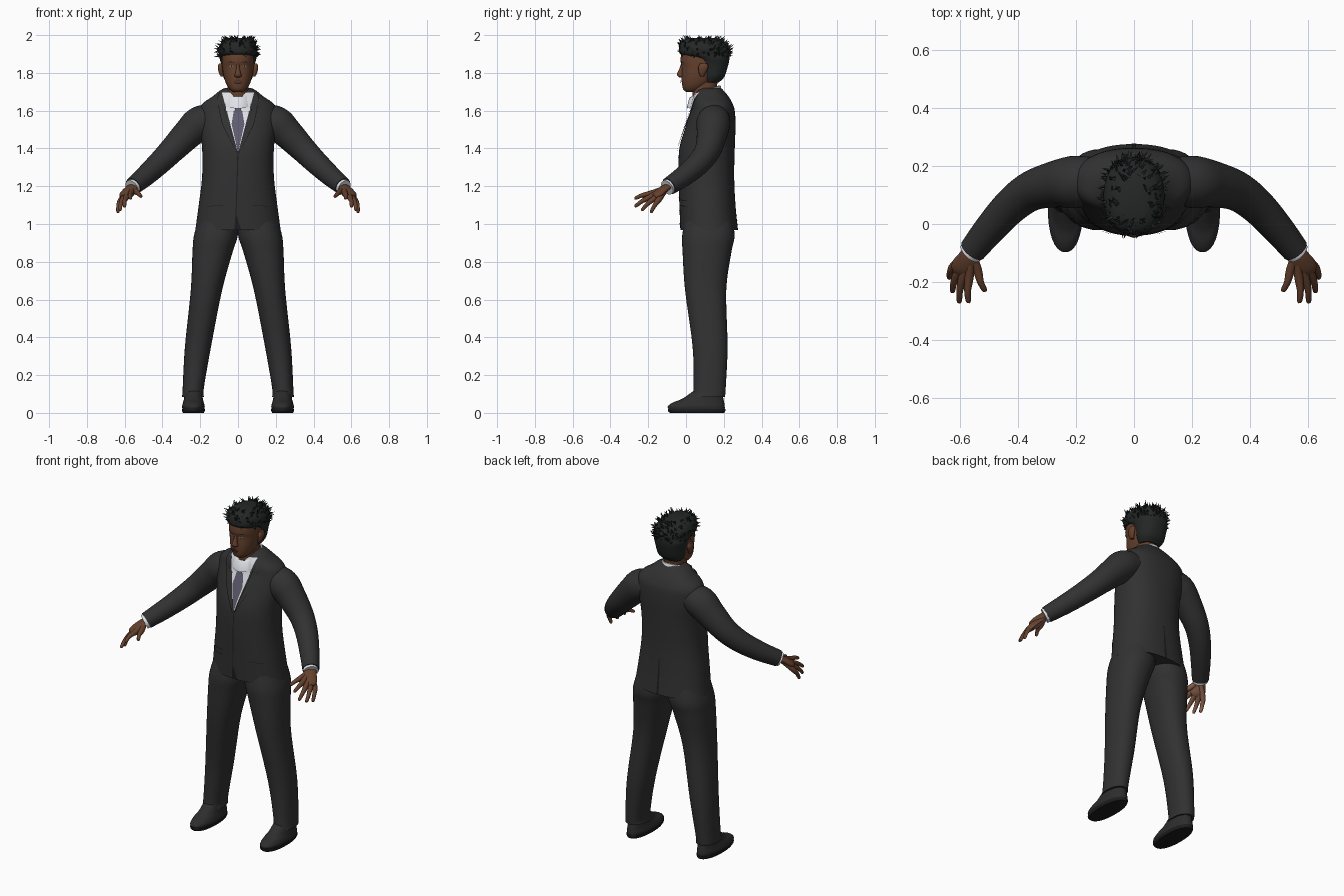
import bpy, bmesh, math, random
from mathutils import Vector
from mathutils.bvhtree import BVHTree

random.seed(4)
cube = bpy.data.objects.get("Cube")
if cube:
    bpy.data.objects.remove(cube)


def material(name, *rgb):
    m = bpy.data.materials.new(name)
    m.use_nodes = True
    m.diffuse_color = (*rgb, 1)
    m.node_tree.nodes["Principled BSDF"].inputs["Base Color"].default_value = (*rgb, 1)
    return m


SUIT = material("charcoal suit", .031, .031, .032)
SEAM = material("dark seam", .012, .012, .012)
SHOE = material("shoe black", .026, .026, .027)
SHIRT = material("shirt white", .75, .76, .8)
TIE = material("tie violet grey", .115, .11, .16)
SKIN = material("brown skin", .13, .052, .026)
PALM = material("light palm", .26, .12, .07)
LIP = material("lip brown", .085, .03, .02)
HAIR = material("hair black", .018, .02, .02)
EYE = material("eye white", .4, .36, .32)


def finish(name, bm, mat):
    bmesh.ops.recalc_face_normals(bm, faces=bm.faces)
    mesh = bpy.data.meshes.new(name)
    bm.to_mesh(mesh)
    bm.free()
    mesh.materials.append(mat)
    ob = bpy.data.objects.new(name, mesh)
    bpy.context.collection.objects.link(ob)
    return ob


def spline(rows, k=5):
    """Smooth in-between rows through the given key rows."""
    out = []
    for i in range(len(rows) - 1):
        a, b = rows[max(i - 1, 0)], rows[i]
        c, d = rows[i + 1], rows[min(i + 2, len(rows) - 1)]
        for j in range(k):
            t = j / k
            out.append([q + .5 * t * (r - p + t * (2*p - 5*q + 4*r - s + t * (3*(q - r) + s - p)))
                        for p, q, r, s in zip(a, b, c, d)])
    return out + [list(rows[-1])]


def skin_rings(name, rings, mat, caps=True):
    bm = bmesh.new()
    vs = [[bm.verts.new(p) for p in ring] for ring in rings]
    n = len(vs[0])
    for a, b in zip(vs, vs[1:]):
        for i in range(n):
            bm.faces.new((a[i], a[(i + 1) % n], b[(i + 1) % n], b[i]))
    if caps:
        bm.faces.new(vs[0])
        bm.faces.new(vs[-1])
    return finish(name, bm, mat)


def body(name, rows, mat, side=1, power=.9, n=40, k=5):
    """Stack of level ovals; a row is z, centre x, half width, front y, back y."""
    rings = []
    for z, cx, rx, yf, yb in spline(rows, k):
        ring = []
        for i in range(n):
            t = math.tau * i / n
            c, s = math.cos(t), math.sin(t)
            ring.append((side * (cx + rx * math.copysign(abs(c) ** power, c)),
                         (yf + yb) / 2 + (yb - yf) / 2 * math.copysign(abs(s) ** power, s), z))
        rings.append(ring)
    return skin_rings(name, rings, mat)


def tube(name, rows, mat, side=1, n=24, k=5, flat=1):
    """Round limb along a path; a row is x, y, z, radius."""
    pts = spline(rows, k)
    rings = []
    for i, (x, y, z, r) in enumerate(pts):
        d = Vector(pts[min(i + 1, len(pts) - 1)][:3]) - Vector(pts[max(i - 1, 0)][:3])
        u = d.cross(Vector((0, 0, 1))).normalized()
        w = u.cross(d).normalized()
        ring = []
        for j in range(n):
            t = math.tau * j / n
            p = Vector((x, y, z)) + r * (u * math.cos(t) + w * flat * math.sin(t))
            ring.append((side * p.x, p.y, p.z))
        rings.append(ring)
    return skin_rings(name, rings, mat)


def patch(name, target, corners, mat, lift=.004, back=False, n=12):
    """Thin plate laid on a part; corners are x, z pairs in order around it."""
    me = target.data
    tree = BVHTree.FromPolygons([v.co for v in me.vertices], [p.vertices for p in me.polygons])
    way = -1 if back else 1
    a, b, c, d = [Vector(p) for p in corners]
    bm = bmesh.new()
    grid = []
    for i in range(n + 1):
        row = []
        for j in range(n + 1):
            p = a.lerp(b, i / n).lerp(d.lerp(c, i / n), j / n)
            hit, nor, _, _ = tree.ray_cast(Vector((p.x, -way, p.y)), Vector((0, way, 0)))
            if hit is None:
                hit, nor, _, _ = tree.find_nearest(Vector((p.x, 0, p.y)))
            row.append(bm.verts.new(hit - Vector((0, way * lift, 0))))
        grid.append(row)
    for r, s in zip(grid, grid[1:]):
        for j in range(n):
            bm.faces.new((r[j], r[j + 1], s[j + 1], s[j]))
    bmesh.ops.remove_doubles(bm, verts=bm.verts, dist=.0001)
    return finish(name, bm, mat)


def flip(corners, s):
    return [(s * x, z) for x, z in corners]


# Jacket
jacket = body("jacket", [
    (.968, 0, .226, -.03, .275), (1.1, 0, .208, -.035, .262), (1.25, 0, .19, -.04, .255),
    (1.4, 0, .19, -.035, .258), (1.52, 0, .205, 0, .262), (1.6, 0, .205, .028, .258),
    (1.64, 0, .185, .035, .245), (1.675, 0, .135, .042, .225), (1.705, 0, .098, .055, .2),
    (1.72, 0, .07, .08, .185)], SUIT, power=.88, n=64)

# Shirt front, tie and jacket details
patch("shirt_front", jacket, [(-.085, 1.695), (.085, 1.695), (.004, 1.39), (-.004, 1.39)], SHIRT, .004, n=20)
patch("tie", jacket, [(-.022, 1.6), (.022, 1.6), (.034, 1.53), (-.034, 1.53)], TIE, .009)
patch("tie_tip", jacket, [(-.034, 1.53), (.034, 1.53), (.003, 1.39), (-.003, 1.39)], TIE, .009)
patch("tie_knot", jacket, [(-.02, 1.645), (.02, 1.645), (.015, 1.598), (-.015, 1.598)], TIE, .014)
patch("front_seam", jacket, [(-.003, 1.39), (.003, 1.39), (-.008, 1.05), (-.013, 1.05)], SEAM, .002)
patch("front_opening", jacket, [(-.013, 1.05), (-.008, 1.05), (.016, .97), (-.02, .97)], SEAM, .002)
patch("back_vent", jacket, [(-.003, 1.18), (.003, 1.18), (.008, .97), (-.008, .97)], SEAM, .002, True)
for s, side in ((1, "left"), (-1, "right")):
    patch(side + "_lapel", jacket, flip([(.098, 1.7), (.112, 1.66), (.085, 1.53), (.004, 1.37)], s), SUIT, .008)
    patch(side + "_collar_wing", jacket, flip([(.012, 1.655), (.075, 1.695), (.065, 1.6), (.05, 1.585)], s), SHIRT, .009)
    patch(side + "_pocket_flap", jacket, flip([(.08, 1.13), (.165, 1.125), (.165, 1.095), (.08, 1.1)], s), SUIT, .006)
    patch(side + "_pocket_seam", jacket, flip([(.08, 1.1), (.165, 1.095), (.165, 1.092), (.08, 1.097)], s), SEAM, .005)

# Shirt collar, tilted up towards the back
collar = []
for drop, r in ((-.05, .086), (0, .074), (.004, .066), (-.04, .064)):
    ring = []
    for i in range(40):
        t = math.tau * i / 40
        y = .1 + r * 1.12 * math.sin(t)
        ring.append((r * math.cos(t), y, 1.7 + (y - .1) * .4 + drop))
    collar.append(ring)
skin_rings("shirt_collar", collar, SHIRT, caps=False)

# Arms, legs, hands and shoes
finger_ends = {
    "little_finger": ((.618, -.143, 1.13), (.637, -.187, 1.06)),
    "ring_finger": ((.605, -.165, 1.138), (.626, -.235, 1.072)),
    "middle_finger": ((.588, -.18, 1.148), (.602, -.272, 1.092)),
    "index_finger": ((.567, -.183, 1.162), (.57, -.272, 1.135)),
    "thumb": ((.538, -.16, 1.17), (.512, -.233, 1.145))}
wrist = Vector((.557, -.098, 1.196))
palm_way = Vector((-.55, .2, -.8))
for s, side in ((1, "left"), (-1, "right")):
    tube(side + "_sleeve", [
        (.12, .155, 1.56, .075), (.2, .145, 1.535, .09), (.265, .138, 1.477, .081),
        (.35, .115, 1.39, .069), (.42, .065, 1.32, .062), (.49, -.01, 1.255, .055),
        (.555, -.09, 1.2, .047)], SUIT, s, n=32)
    tube(side + "_cuff", [(.54, -.075, 1.21, .042), (.563, -.1, 1.193, .042)], SHIRT, s, k=2)
    parts = [tube(side + "_palm", [
        (.54, -.07, 1.21, .03), (.567, -.115, 1.187, .036), (.588, -.15, 1.158, .042),
        (.597, -.17, 1.142, .03)], SKIN, s, flat=.5)]
    for finger, (base, tip) in finger_ends.items():
        base, tip = Vector(base), Vector(tip)
        mid = base.lerp(tip, .55) + Vector((.004, 0, .005))
        start = wrist.lerp(base, .25)
        parts.append(tube(side + "_" + finger, [
            (*start, .014), (*base, .0155), (*mid, .0115), (*base.lerp(tip, .92), .009), (*tip, .004)],
            SKIN, s, n=12, k=3))
    for part in parts:
        part.data.materials.append(PALM)
        for f in part.data.polygons:
            if f.normal.dot(Vector((s * palm_way.x, palm_way.y, palm_way.z))) > .45:
                f.material_index = 1
    body(side + "_trouser_leg", [
        (.085, .238, .058, .03, .206), (.13, .237, .056, .04, .21), (.35, .212, .069, .035, .22),
        (.65, .167, .083, -.005, .213), (.85, .135, .106, -.018, .24),
        (.94, .117, .116, -.02, .257), (1.05, .1, .1, 0, .24)], SUIT, s)
    body(side + "_shoe", [
        (.018, .236, .057, -.092, .205), (.035, .236, .06, -.096, .205), (.055, .236, .055, -.07, .202),
        (.075, .236, .05, -.02, .198), (.12, .236, .045, .045, .19)], SHOE, s)
    body(side + "_shoe_sole", [(0, .236, .055, -.085, .203), (.01, .236, .06, -.096, .208),
                               (.02, .236, .06, -.096, .208)], SEAM, s, k=2)

# Neck and head
body("neck", [(1.6, 0, .06, .04, .165), (1.68, 0, .056, .035, .16), (1.78, 0, .058, .03, .17)], SKIN)
head = body("head", [
    (1.698, 0, .024, .002, .06), (1.712, 0, .043, -.014, .09), (1.74, 0, .062, -.021, .13),
    (1.78, 0, .075, -.024, .165), (1.83, 0, .083, -.022, .185), (1.865, 0, .085, -.029, .195),
    (1.91, 0, .083, -.022, .195), (1.955, 0, .062, .005, .165), (1.975, 0, .025, .05, .12)], SKIN)
body("nose", [(1.775, 0, .008, -.034, -.01), (1.784, 0, .019, -.045, -.01), (1.798, 0, .015, -.047, -.01),
              (1.825, 0, .009, -.034, -.01), (1.85, 0, .007, -.026, -.01)], SKIN, n=16, k=4)
patch("upper_lip", head, [(-.024, 1.755), (.024, 1.755), (.008, 1.765), (-.008, 1.765)], LIP, .006)
patch("lower_lip", head, [(-.024, 1.753), (.024, 1.753), (.01, 1.741), (-.01, 1.741)], LIP, .008)
for s, side in ((1, "left"), (-1, "right")):
    patch(side + "_eye", head, flip([(.021, 1.834), (.031, 1.841), (.046, 1.836), (.033, 1.83)], s), EYE, .002)
    patch(side + "_iris", head, flip([(.029, 1.839), (.038, 1.839), (.037, 1.831), (.03, 1.831)], s), SEAM, .004)
    patch(side + "_eyebrow", head, flip([(.014, 1.852), (.04, 1.863), (.057, 1.855), (.038, 1.856)], s), HAIR, .004)
    body(side + "_ear", [(1.782, .084, .008, .075, .095), (1.8, .09, .011, .068, .105),
                         (1.83, .094, .013, .065, .118), (1.85, .092, .009, .075, .112)], SKIN, s, n=16, k=4)

# Hair cap with short tufts
hair = body("hair", [
    (1.748, 0, .058, .085, .172), (1.78, 0, .078, .08, .203), (1.84, 0, .088, .065, .223),
    (1.875, 0, .097, .045, .23), (1.898, 0, .1, -.028, .23), (1.93, 0, .104, -.036, .224),
    (1.965, 0, .085, -.025, .195), (1.985, 0, .05, .01, .15)], HAIR)
bm = bmesh.new()
roots = [f for f in hair.data.polygons if f.center.z > 1.885 and len(f.vertices) == 4]
for f in random.sample(roots, 260):
    n = f.normal
    u = n.orthogonal().normalized()
    w = n.cross(u)
    sweep = Vector((random.uniform(-1, 1), random.uniform(-.6, 1), random.uniform(-.2, 1))) * .022
    tip = f.center + n * .01 + sweep
    tip.z = min(tip.z, 2)
    base = [bm.verts.new(f.center - n * .004 + .008 * (u * math.cos(t) + w * math.sin(t)))
            for t in (0, math.tau / 3, 2 * math.tau / 3)]
    top = bm.verts.new(tip)
    for i in range(3):
        bm.faces.new((base[i], base[(i + 1) % 3], top))
finish("hair_tufts", bm, HAIR)

# Smooth shading with sharp edges kept
for ob in bpy.context.scene.objects:
    ob.select_set(ob.type == 'MESH')
bpy.context.view_layer.objects.active = jacket
bpy.ops.object.shade_smooth_by_angle(angle=math.radians(40))
